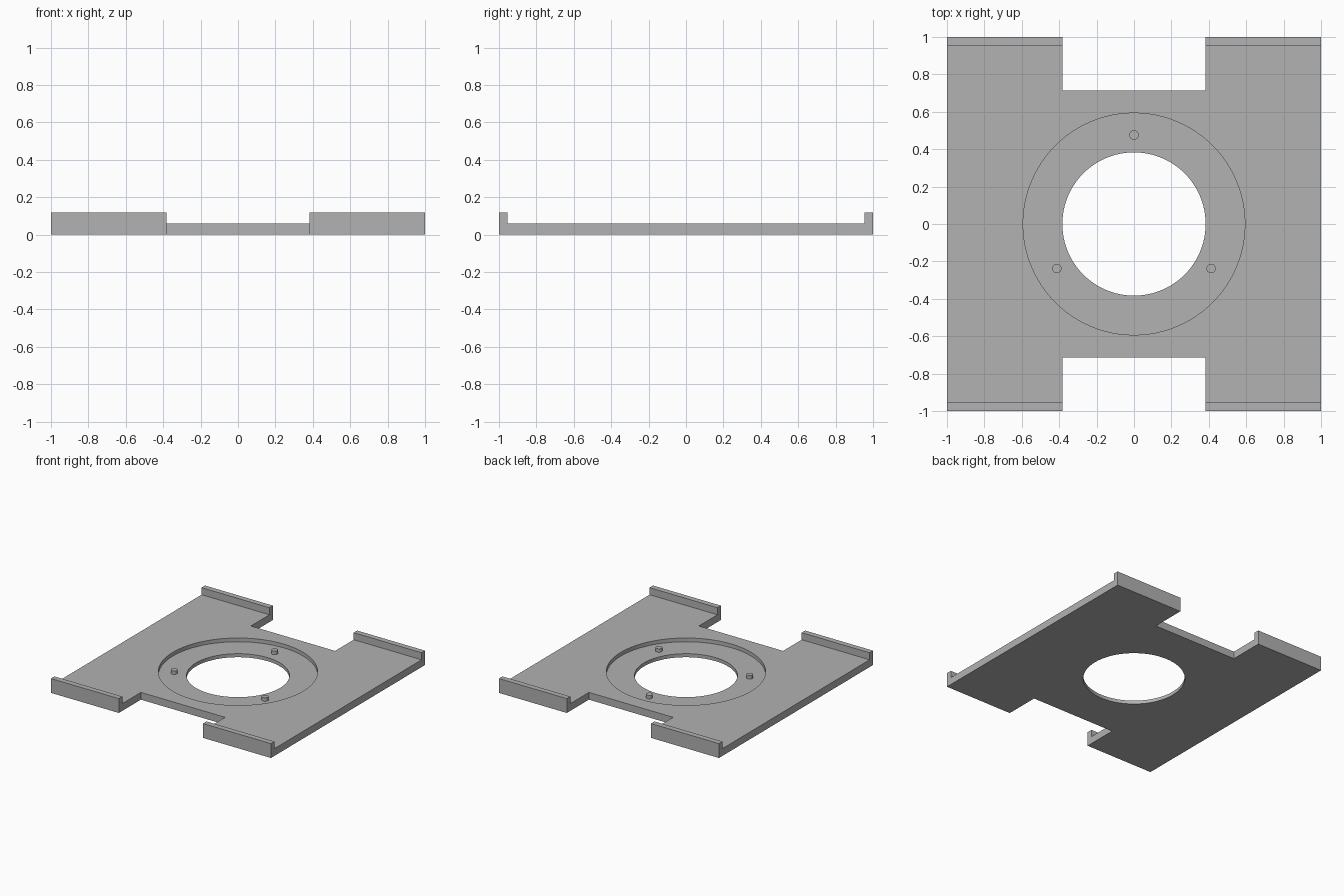
import bpy, bmesh, math
from mathutils import Matrix

cube = bpy.data.objects.get("Cube")
if cube:
    bpy.data.objects.remove(cube, do_unlink=True)

THICK, LIP_TOP, LIP_Y = 0.06, 0.118, 0.955
NOTCH_X, NOTCH_Y = 0.383, 0.714
HOLE_R, RECESS_R, FLOOR_Z = 0.383, 0.593, 0.029
PEG_R, PEG_RING = 0.025, 0.476

grey = bpy.data.materials.new("mid grey")
grey.use_nodes = True
colour = (0.445, 0.445, 0.445, 1)
grey.diffuse_color = colour
grey.node_tree.nodes["Principled BSDF"].inputs["Base Color"].default_value = colour


def finish(name, bm):
    bmesh.ops.recalc_face_normals(bm, faces=bm.faces)
    mesh = bpy.data.meshes.new(name)
    bm.to_mesh(mesh)
    bm.free()
    mesh.materials.append(grey)
    obj = bpy.data.objects.new(name, mesh)
    bpy.context.collection.objects.link(obj)
    return obj


def cylinder(name, radius, z0, z1, x=0, y=0, sides=96):
    bm = bmesh.new()
    bmesh.ops.create_cone(bm, cap_ends=True, segments=sides, radius1=radius, radius2=radius,
                          depth=z1 - z0, matrix=Matrix.Translation((x, y, (z0 + z1) / 2)))
    return finish(name, bm)


def box(name, size, centre):
    bm = bmesh.new()
    bmesh.ops.create_cube(bm, size=1, matrix=Matrix.Translation(centre) @ Matrix.Diagonal((*size, 1)))
    return finish(name, bm)


def smooth(obj):
    bpy.ops.object.select_all(action="DESELECT")
    obj.select_set(True)
    bpy.context.view_layer.objects.active = obj
    bpy.ops.object.shade_smooth_by_angle(angle=math.radians(30))


# Plate with end lips: a shallow channel section swept along x
half = [(1, 0), (1, LIP_TOP), (LIP_Y, LIP_TOP), (LIP_Y, THICK)]
section = half + [(-y, z) for y, z in reversed(half)]
bm = bmesh.new()
face = bm.faces.new([bm.verts.new((-1, y, z)) for y, z in section])
swept = bmesh.ops.extrude_face_region(bm, geom=[face])["geom"]
bmesh.ops.translate(bm, vec=(2, 0, 0), verts=[v for v in swept if isinstance(v, bmesh.types.BMVert)])
plate = finish("plate", bm)

# End notches, round recess and through hole
cutters = [box("notch_cutter", (2 * NOTCH_X, 1, 1), (0, s * (NOTCH_Y + 0.5), 0)) for s in (-1, 1)]
cutters.append(cylinder("recess_cutter", RECESS_R, FLOOR_Z, 0.5))
cutters.append(cylinder("hole_cutter", HOLE_R, -0.5, 0.5))
bpy.context.view_layer.objects.active = plate
for cutter in cutters:
    cutter.hide_render = True
    mod = plate.modifiers.new("cut", "BOOLEAN")
    mod.operation = "DIFFERENCE"
    mod.solver = "EXACT"
    mod.object = cutter
    bpy.ops.object.modifier_apply(modifier=mod.name)
    bpy.data.objects.remove(cutter, do_unlink=True)
smooth(plate)

# Three locating pegs standing on the recess floor
for i in range(3):
    a = math.radians(90 + 120 * i)
    smooth(cylinder(f"peg_{i + 1}", PEG_R, FLOOR_Z - 0.004, THICK - 0.002,
                    PEG_RING * math.cos(a), PEG_RING * math.sin(a), 32))
